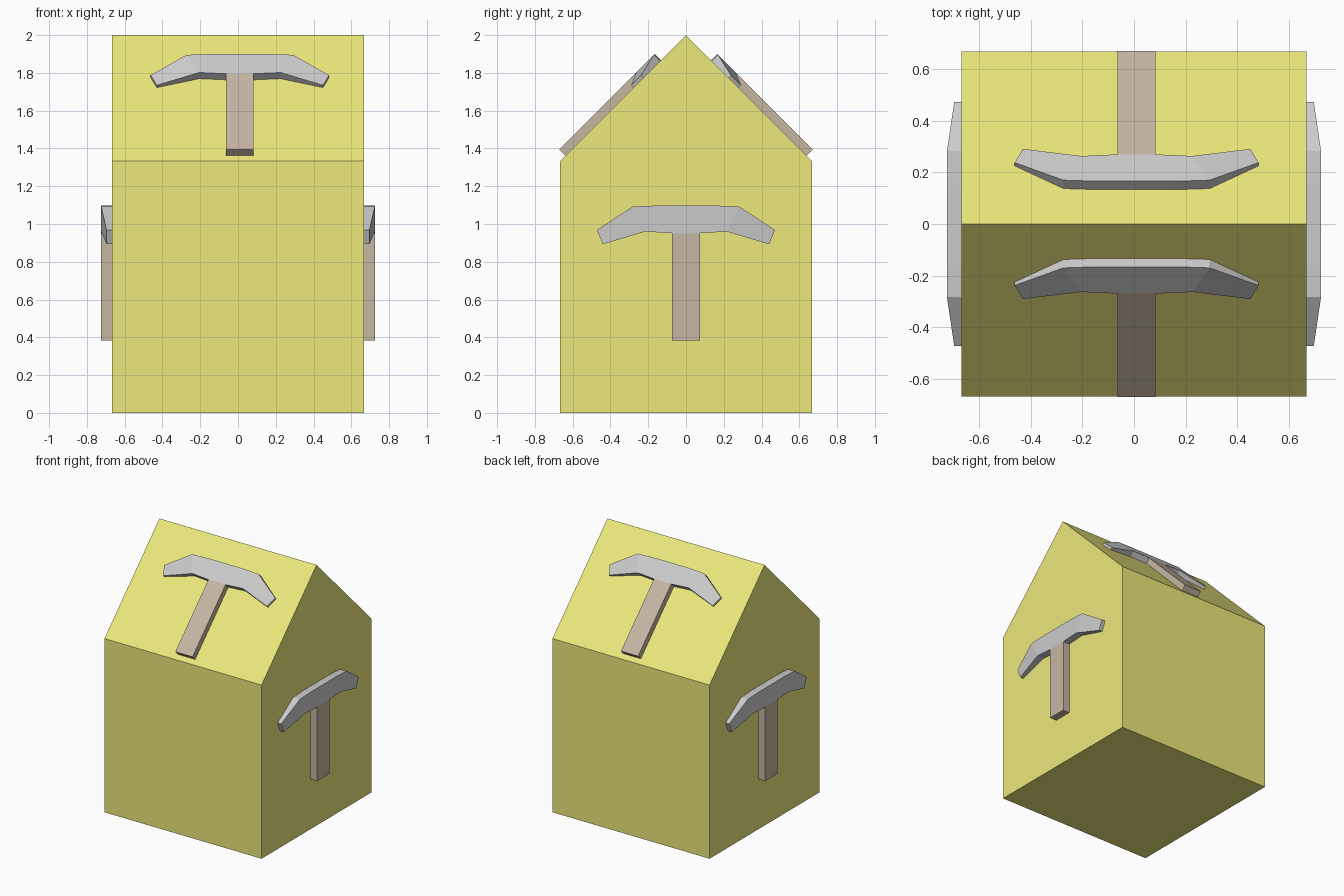
import bpy
from mathutils import Matrix, Vector

if "Cube" in bpy.data.objects:
    bpy.data.objects.remove(bpy.data.objects["Cube"])


def material(name, color):
    m = bpy.data.materials.new(name)
    m.diffuse_color = color
    m.use_nodes = True
    m.node_tree.nodes["Principled BSDF"].inputs["Base Color"].default_value = m.diffuse_color
    return m


def mesh_object(name, verts, faces, mat=None, matrix=None):
    me = bpy.data.meshes.new(name)
    pts = [(matrix @ Vector(v)) if matrix else v for v in verts]
    me.from_pydata(pts, [], faces)
    # keep normals outward, also where the placement is mirrored
    if matrix and matrix.determinant() < 0:
        me.flip_normals()
    if mat:
        me.materials.append(mat)
    ob = bpy.data.objects.new(name, me)
    bpy.context.collection.objects.link(ob)
    return ob


def loft(name, sections, mat=None, matrix=None):
    """Skin a list of equal-sized closed cross-sections and cap the ends."""
    n = len(sections[0])
    verts = [p for s in sections for p in s]
    faces = [(k * n + i, k * n + (i + 1) % n, (k + 1) * n + (i + 1) % n, (k + 1) * n + i)
             for k in range(len(sections) - 1) for i in range(n)]
    last = (len(sections) - 1) * n
    faces += [tuple(reversed(range(n))), tuple(range(last, last + n))]
    return mesh_object(name, verts, faces, mat, matrix)


yellow = material("yellow", (0.84, 0.81, 0.2, 1))
brown = material("brown", (0.56, 0.47, 0.37, 1))

# House-shaped body: gable profile swept along x
H = 0.667
gable = [(-H, 0), (H, 0), (H, 1.333), (0, 2), (-H, 1.333)]
loft("house_body", [[(x, y, z) for y, z in gable] for x in (-H, H)], yellow)

# Pickaxe head stations: top u, top v, bottom u, bottom v, thickness
half = [(0.472, -0.13, 0.44, -0.205, 0.029),
        (0.283, -0.006, 0.215, -0.138, 0.057),
        (0.15, 0.0, 0.073, -0.147, 0.057)]
stations = [(-a, b, -c, d, t) for a, b, c, d, t in half] + half[::-1]
BACK = -0.006


def pickaxe(label, origin, u, v, w):
    m = Matrix((u, v, w)).transposed().to_4x4()
    m.translation = origin
    head = [[(a, b, BACK), (c, d, BACK), (c, d, t), (a, b, t)][::-1]
            for a, b, c, d, t in stations]
    loft(label + "_pick_head", [s[::-1] for s in head], None, m)
    s = 0.073
    rect = [(BACK, -s), (BACK, s), (0.057, s), (0.057, -s)]
    loft(label + "_pick_handle",
         [[(x, y, z) for z, x in rect][::-1] for y in (-0.714, -0.146)], brown, m)


# One pickaxe on each side wall and each roof slope
r = 0.5 ** 0.5
for sgn, side, slope in ((-1, "left", "front_roof"), (1, "right", "back_roof")):
    pickaxe(side, Vector((sgn * H, 0, 1.098)),
            Vector((0, 1, 0)), Vector((0, 0, 1)), Vector((sgn, 0, 0)))
    normal = Vector((0, sgn * r, r))
    pickaxe(slope, Vector((0.01, sgn * 0.133, 1.867)) - normal * 0.011,
            Vector((1, 0, 0)), Vector((0, -sgn * r, r)), normal)

# Make every shell's normals point outward
import bmesh
for ob in bpy.data.objects:
    bm = bmesh.new()
    bm.from_mesh(ob.data)
    bmesh.ops.recalc_face_normals(bm, faces=bm.faces)
    bm.to_mesh(ob.data)
    bm.free()
